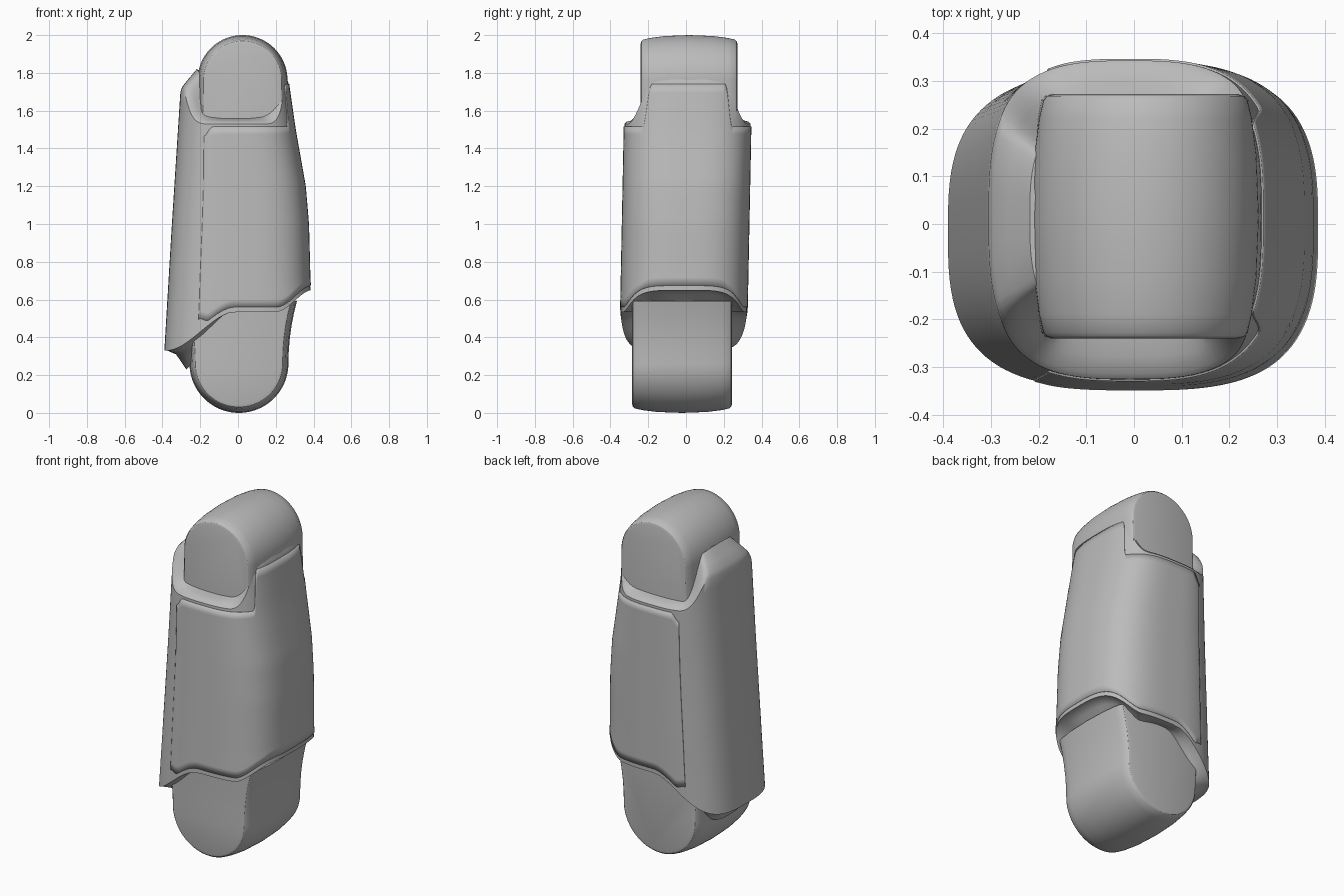
import bpy, bmesh, math

if "Cube" in bpy.data.objects:
    bpy.data.objects.remove(bpy.data.objects["Cube"], do_unlink=True)

grey = bpy.data.materials.new("plain_grey")
grey.use_nodes = True
grey.diffuse_color = (0.5, 0.5, 0.5, 1)
grey.node_tree.nodes["Principled BSDF"].inputs["Base Color"].default_value = (0.5, 0.5, 0.5, 1)


def smooth(lo, hi, v):
    t = min(1, max(0, (v - lo) / (hi - lo)))
    return t * t * (3 - 2 * t)


def interp(points, v):
    for (v0, r0), (v1, r1) in zip(points, points[1:]):
        if v <= v1:
            return r0 + (r1 - r0) * max(0, v - v0) / (v1 - v0)
    return points[-1][1]


def loft(name, rings, closed=True, caps=True, angle=35):
    """Skin a list of equal-length point rings."""
    bm = bmesh.new()
    rows = [[bm.verts.new(p) for p in ring] for ring in rings]
    n = len(rows[0])
    for low, high in zip(rows, rows[1:]):
        for i in range(n if closed else n - 1):
            k = (i + 1) % n
            bm.faces.new((low[i], low[k], high[k], high[i]))
    if caps:
        bm.faces.new(rows[0][::-1])
        bm.faces.new(rows[-1])
        bmesh.ops.recalc_face_normals(bm, faces=bm.faces)
    mesh = bpy.data.meshes.new(name)
    bm.to_mesh(mesh)
    bm.free()
    mesh.materials.append(grey)
    obj = bpy.data.objects.new(name, mesh)
    bpy.context.collection.objects.link(obj)
    bpy.ops.object.select_all(action='DESELECT')
    obj.select_set(True)
    bpy.context.view_layer.objects.active = obj
    bpy.ops.object.shade_smooth_by_angle(angle=math.radians(angle))
    return obj


# Sleeve: rounded-square section with tapering flanks
LEFT_EDGE = [(0.33, 0.39), (1.0, 0.35), (1.7, 0.305)]
RIGHT_EDGE = [(0.6, 0.388), (0.7, 0.38), (1.0, 0.372), (1.2, 0.355),
              (1.5, 0.302), (1.75, 0.266)]


def unit(theta):
    c, s = math.cos(theta), math.sin(theta)
    return (math.copysign(abs(c) ** (2 / 3), c), math.copysign(abs(s) ** (2 / 3), s))


def surface(theta, z, scale=1.0, grow=0.0, lift=0.0):
    ux, uy = unit(theta)
    left, right = interp(LEFT_EDGE, z), interp(RIGHT_EDGE, z)
    mid, half = (right - left) / 2, (right + left) / 2 + grow
    shift = -0.012 + 0.02 * (z - 0.5)
    return (mid + ux * half * scale, shift + uy * (0.334 + grow) * scale, z + lift)


def rim_bottom(theta):
    x = 0.39 * unit(theta)[0]
    return 0.33 + 0.205 * smooth(-0.38, -0.02, x) + 0.115 * smooth(0.2, 0.4, x)


def rim_top(theta):
    ux, uy = unit(theta)
    peak = 0.22 if ux > 0 else 0.17
    return 1.53 + peak * (1 - smooth(0.55, 0.95, abs(uy)))


angles = [2 * math.pi * i / 112 for i in range(112)]
ROWS = 24
rings = []
for scale, rise, dip in ((0.7, 0.03, 0.13), (0.84, 0.01, 0.03), (0.96, 0, 0)):
    rings.append([surface(a, rim_bottom(a), scale,
                          lift=rise - dip * unit(a)[0] ** 2) for a in angles])
for j in range(ROWS + 1):
    rings.append([surface(a, rim_bottom(a) + (rim_top(a) - rim_bottom(a)) * j / ROWS)
                  for a in angles])
for scale, rise, slope in ((0.965, 0.012, 0.015), (0.86, 0.02, 0.045), (0.7, 0.03, 0.09)):
    rings.append([surface(a, rim_top(a), scale,
                          lift=rise + slope * abs(unit(a)[0]) ** 3) for a in angles])
loft("sleeve", rings)

# Wraparound cover panel, slightly raised from the sleeve
SPAN = math.radians(114)
COLS = 140
panel_rows = []
for j in range(ROWS + 1):
    row = []
    for i in range(COLS + 1):
        a = -SPAN + 2 * SPAN * i / COLS
        uy = abs(unit(a)[1])
        corner = 0.05 * (1 - smooth(0, 0.04, min(i, COLS - i) / COLS))
        low = rim_bottom(a) + 0.025 + corner
        high = 1.515 + 0.225 * (1 - smooth(0.58, 0.7, uy)) - corner
        row.append(surface(a, low + (high - low) * j / ROWS, grow=0.004))
    panel_rows.append(row)
panel = loft("cover_panel", panel_rows, closed=False, caps=False)
solid = panel.modifiers.new("thickness", 'SOLIDIFY')
solid.thickness = 0.008
solid.offset = -1

# Joint ends: crowned barrels with flat round faces and a stem into the sleeve
CROWN = [(-1, 0.045), (-0.985, 0.032), (-0.95, 0.024), (-0.8, 0.015), (-0.5, 0.005), (0, 0)]
CROWN += [(-y, inset) for y, inset in CROWN[-2::-1]]


def joint(name, cx, cz, radius, y_min, y_max, stem, flare, up):
    rings = []
    for t, inset in CROWN:
        y = (y_min + y_max) / 2 + t * (y_max - y_min) / 2
        r = radius - inset
        ring = [(cx + r * math.cos(math.pi * i / 48), y,
                 cz - up * r * math.sin(math.pi * i / 48)) for i in range(49)]
        for k in range(1, 6):
            ring.append((cx - r - flare * (k / 5) ** 2, y, cz + up * stem * k / 5))
        for k in range(5, 0, -1):
            ring.append((cx + r + flare * (k / 5) ** 2, y, cz + up * stem * k / 5))
        rings.append(ring)
    loft(name, rings, angle=30)


joint("lower_joint", 0.005, 0.262, 0.262, -0.285, 0.243, 0.33, 0.045, 1)
joint("upper_joint", 0.024, 1.762, 0.238, -0.24, 0.272, 0.3, 0.01, -1)
